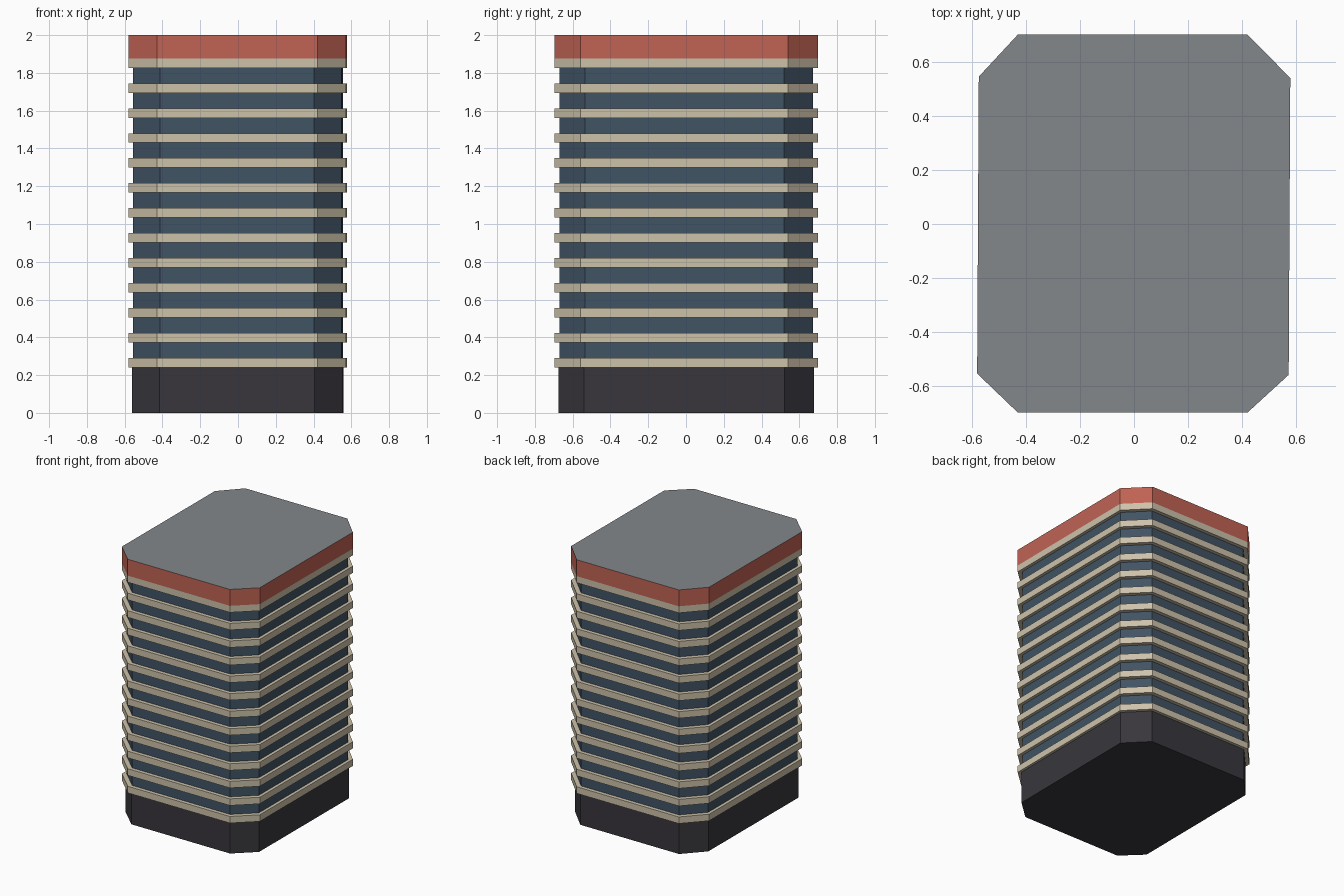
import bpy, bmesh

if "Cube" in bpy.data.objects:
    bpy.data.objects.remove(bpy.data.objects["Cube"])

# Eight-sided plan with chamfered corners, at floor slab size
PLAN = [(-0.43, -0.697), (0.42, -0.697), (0.572, -0.558), (0.578, 0.54),
        (0.42, 0.7), (-0.43, 0.7), (-0.574, 0.545), (-0.58, -0.553)]


def material(name, rgb):
    m = bpy.data.materials.new(name)
    lin = [((c / 255 + 0.055) / 1.055) ** 2.4 for c in rgb]
    m.diffuse_color = (*lin, 1)
    m.use_nodes = True
    m.node_tree.nodes["Principled BSDF"].inputs["Base Color"].default_value = m.diffuse_color
    return m


def prism(name, scale, z0, z1, *mats):
    """Extruded plan; a second material goes on the top face."""
    bm = bmesh.new()
    low = [bm.verts.new((x * scale, y * scale, z0)) for x, y in PLAN]
    high = [bm.verts.new((x * scale, y * scale, z1)) for x, y in PLAN]
    bm.faces.new(low[::-1])
    top = bm.faces.new(high)
    n = len(PLAN)
    for i in range(n):
        j = (i + 1) % n
        bm.faces.new((low[i], low[j], high[j], high[i]))
    top.material_index = len(mats) - 1
    mesh = bpy.data.meshes.new(name)
    bm.to_mesh(mesh)
    bm.free()
    for m in mats:
        mesh.materials.append(m)
    ob = bpy.data.objects.new(name, mesh)
    bpy.context.collection.objects.link(ob)
    return ob


charcoal = material("charcoal", (56, 54, 60))
glass = material("blue_glass", (65, 83, 100))
concrete = material("cream_concrete", (205, 194, 170))
red = material("brick_red", (192, 99, 84))
grey = material("roof_grey", (131, 135, 138))

# Ground floor and glazed core
prism("ground_floor", 0.967, 0.0, 0.246, charcoal)
prism("glass_core", 0.96, 0.246, 1.84, glass)

# Projecting floor slabs
for k in range(13):
    z = 0.2415 + k * 0.1321
    prism(f"floor_slab_{k + 1}", 1.0, z, z + 0.05, concrete)

# Red crown with grey roof
prism("roof_crown", 1.0, 1.8767, 2.0, red, grey)
